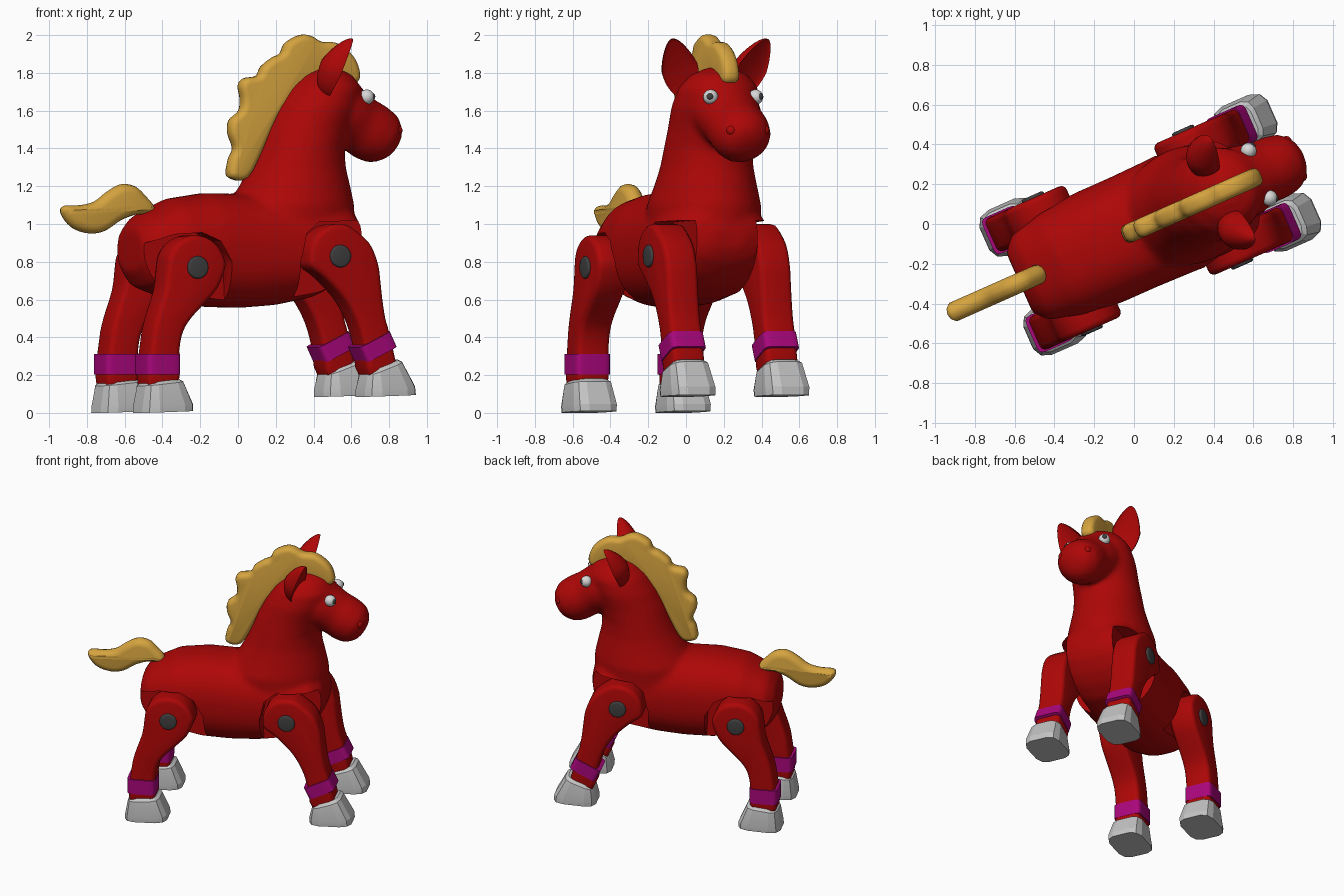
import bpy, bmesh
from math import sin, cos, pi, radians
from mathutils import Matrix, Vector

if "Cube" in bpy.data.objects:
    bpy.data.objects.remove(bpy.data.objects["Cube"])

# The toy is built facing +x, then turned into place
PLACE = Matrix.Translation((0, -0.04, 0)) @ Matrix.Rotation(radians(23.9), 4, 'Z')
HEAD_Y = 0.01


def material(name, rgb):
    m = bpy.data.materials.new(name)
    m.use_nodes = True
    m.diffuse_color = (*rgb, 1)
    m.node_tree.nodes["Principled BSDF"].inputs["Base Color"].default_value = (*rgb, 1)
    return m


RED = material("red", (0.42, 0.002, 0.002))
GOLD = material("golden_hair", (0.67, 0.37, 0.05))
GREY = material("hoof_grey", (0.55, 0.55, 0.55))
PURPLE = material("purple", (0.4, 0.002, 0.2))
DARK = material("dark_grey", (0.05, 0.05, 0.05))
WHITE = material("eye_white", (0.68, 0.68, 0.68))


def finish(name, bm, mat, angle=35):
    bmesh.ops.recalc_face_normals(bm, faces=bm.faces)
    me = bpy.data.meshes.new(name)
    bm.to_mesh(me)
    bm.free()
    me.transform(PLACE)
    me.materials.append(mat)
    me.shade_smooth()
    me.set_sharp_from_angle(angle=radians(angle))
    ob = bpy.data.objects.new(name, me)
    bpy.context.scene.collection.objects.link(ob)
    return ob


def skin(bm, rings):
    """Join rings of points into a closed surface."""
    rings = [[bm.verts.new(p) for p in r] for r in rings]
    n = len(rings[0])
    for a, b in zip(rings, rings[1:]):
        for i in range(n):
            bm.faces.new((a[i], a[(i + 1) % n], b[(i + 1) % n], b[i]))
    bm.faces.new(rings[0][::-1])
    bm.faces.new(rings[-1])


def loft(bm, sections, segs=32, power=2, y=0):
    """Sections: centre x, centre z, half length, half width, tilt in degrees."""
    rings = []
    for cx, cz, a, b, tilt in sections:
        t, ring = radians(tilt), []
        for i in range(segs):
            w = 2 * pi * (i + 0.5) / segs
            c, s = cos(w), sin(w)
            pc = a * abs(c) ** (2 / power) * (1 if c > 0 else -1)
            ps = b * abs(s) ** (2 / power) * (1 if s > 0 else -1)
            ring.append((cx + pc * cos(t), y + ps, cz + pc * sin(t)))
        rings.append(ring)
    skin(bm, rings)


def smooth_outline(pts, steps):
    """Closed curve through the points."""
    out, n = [], len(pts)
    for i in range(n):
        p0, p1, p2, p3 = (Vector(pts[(i + k) % n]) for k in (-1, 0, 1, 2))
        for j in range(steps):
            t = j / steps
            out.append(0.5 * (2 * p1 + (p2 - p0) * t + (2 * p0 - 5 * p1 + 4 * p2 - p3) * t * t
                              + (3 * p1 - p0 - 3 * p2 + p3) * t ** 3))
    return out


def slab(name, pts, y0, y1, mat, r=0.0, steps=4):
    """Side outline given thickness, with rims rounded by r."""
    pts = smooth_outline(pts, steps)
    n = len(pts)
    turn = sum(pts[i - 1].cross(pts[i]) for i in range(n))
    inward = []
    for i in range(n):
        d = (pts[(i + 1) % n] - pts[i - 1]).normalized()
        inward.append(Vector((-d.y, d.x)) * (1 if turn > 0 else -1))
    levels = [(y0, 0), (y1, 0)]
    if r:
        rim = [(r * (1 - cos(k * pi / 6)), r * (1 - sin(k * pi / 6))) for k in range(4)]
        levels = [(y0 + dy, inset) for dy, inset in rim]
        levels += [(y1 - dy, inset) for dy, inset in reversed(rim)]
    bm = bmesh.new()
    skin(bm, [[(p.x + q.x * inset, y, p.y + q.y * inset) for p, q in zip(pts, inward)]
              for y, inset in levels])
    return finish(name, bm, mat)


def ball(name, centre, size, mat, axes=Matrix.Identity(3), shape=None):
    bm = bmesh.new()
    bmesh.ops.create_uvsphere(bm, u_segments=24, v_segments=16, radius=1)
    for v in bm.verts:
        if shape:
            shape(v)
        v.co = axes @ Vector(a * b for a, b in zip(v.co, size)) + Vector(centre)
    return finish(name, bm, mat, 60)


def arc(cx, cz, r, start, end, n):
    return [(cx + r * cos(radians(start + (end - start) * i / n)),
             cz + r * sin(radians(start + (end - start) * i / n))) for i in range(n + 1)]


# Body, neck and head fused into one smooth skin
bm = bmesh.new()
torso = [(-.63, .75, .98, .17), (-.57, .66, 1.05, .24), (-.4, .60, 1.135, .285), (-.2, .56, 1.165, .3),
         (0, .555, 1.16, .3), (.2, .57, 1.16, .305), (.4, .61, 1.14, .315), (.5, .665, 1.12, .305),
         (.57, .725, 1.1, .28), (.63, .8, 1.05, .21), (.66, .87, .98, .1)]
loft(bm, [(x, (lo + hi) / 2, (hi - lo) / 2, w, 90) for x, lo, hi, w in torso], power=2.4)
neck = [(.3, .9, .35, .29), (.31, 1.1, .345, .295), (.333, 1.2, .3, .268), (.348, 1.3, .26, .245),
        (.365, 1.4, .235, .235), (.4, 1.5, .235, .228), (.455, 1.62, .23, .232), (.497, 1.72, .205, .215),
        (.51, 1.79, .14, .155), (.51, 1.83, .05, .06)]
loft(bm, [(*s, 0) for s in neck], y=HEAD_Y)
muzzle = [(.5, 1.64, .17, .19), (.62, 1.58, .165, .185), (.7, 1.53, .155, .162), (.775, 1.485, .159, .163),
          (.84, 1.45, .147, .152), (.89, 1.425, .1, .11), (.91, 1.415, .045, .05)]
loft(bm, [(*s, 60) for s in muzzle], y=HEAD_Y)
body = finish("body", bm, RED)
remesh = body.modifiers.new("fuse", 'REMESH')
remesh.mode, remesh.voxel_size = 'VOXEL', 0.018
relax = body.modifiers.new("relax", 'SMOOTH')
relax.factor, relax.iterations = 0.5, 10

# Leg sockets cut into the body
sockets = {"front": [(.25, .45), (.23, .8), (.265, .95), (.34, 1.01), (.9, 1.03), (.9, .45)],
           "hind": [(-.15, .45), (-.165, .8), (-.23, .91), (-.33, .955), (-.48, .945), (-.8, .84), (-.8, .45)]}
cutters = []
for side in (1, -1):
    for outline in sockets.values():
        cutter = slab("socket_cutter", outline, side * .175, side * .6, RED, steps=1)
        cutter.hide_render = True
        cut = body.modifiers.new("socket", 'BOOLEAN')
        cut.operation, cut.solver, cut.object = 'DIFFERENCE', 'EXACT', cutter
        cutters.append(cutter)
bpy.context.view_layer.update()
baked = bpy.data.meshes.new_from_object(body.evaluated_get(bpy.context.evaluated_depsgraph_get()))
body.modifiers.clear()
body.data = baked
baked.materials.clear()
baked.materials.append(RED)
for p in baked.polygons:
    p.material_index = 0
baked.shade_smooth()
baked.set_sharp_from_angle(angle=radians(40))
for cutter in cutters:
    bpy.data.objects.remove(cutter)

# Legs: hip centre, outline, band (x, z, half height, tilt), hoof sections
legs = {
    "front": ((.432, .83), arc(.432, .83, .17, 65, 200, 8)
              + [(.355, .71), (.465, .6), (.535, .48), (.573, .36), (.61, .2)]
              + [(.76, .22), (.726, .42), (.703, .5), (.686, .6), (.674, .7), (.66, .79), (.61, .9)],
              (.658, .35, .045, 26),
              [(.735, .09, .15, .125, 2), (.732, .13, .148, .128, 4), (.705, .235, .108, .112, 20),
               (.703, .255, .085, .09, 20)]),
    "hind": ((-.394, .77), arc(-.394, .77, .17, 0, 180, 9)
             + [(-.58, .65), (-.63, .5), (-.655, .38), (-.668, .14)]
             + [(-.503, .14), (-.49, .33), (-.468, .43), (-.422, .5), (-.353, .57), (-.27, .66)],
             (-.585, .257, .054, 0),
             [(-.555, .005, .15, .125, 2), (-.555, .04, .148, .128, 3), (-.572, .155, .112, .112, 6),
              (-.574, .172, .09, .09, 6)])}
for side, label in ((1, "left"), (-1, "right")):
    for end, (hip, outline, (bx, bz, half, tilt), hoof) in legs.items():
        tag = end + "_" + label
        slab(tag + "_leg", outline, side * .27 - .092, side * .27 + .092, RED, r=.03, steps=3)
        pin = sorted((side * .34, side * .376))
        slab(tag + "_hip_pin", arc(*hip, .06, 0, 345, 23), *pin, DARK, r=.012, steps=1)
        bm = bmesh.new()
        t = radians(tilt)
        loft(bm, [(bx - k * half * sin(t), bz + k * half * cos(t), .098, .1, tilt) for k in (-1, 1)],
             segs=32, power=7, y=side * .27)
        finish(tag + "_ankle_band", bm, PURPLE)
        bm = bmesh.new()
        loft(bm, hoof, segs=12, power=3.8, y=side * .272)
        finish(tag + "_hoof", bm, GREY, 20)

# Mane and tail
mane = [(-.055, 1.25), (-.05, 1.34), (-.025, 1.4), (-.052, 1.48), (-.045, 1.55), (.01, 1.6), (.02, 1.66),
        (.008, 1.73), (.035, 1.77), (.11, 1.785), (.14, 1.835), (.2, 1.88), (.25, 1.905), (.28, 1.96),
        (.36, 2.0), (.42, 1.995), (.48, 1.965), (.56, 1.96), (.63, 1.92), (.68, 1.86), (.7, 1.78),
        (.66, 1.74), (.55, 1.75), (.4, 1.7), (.25, 1.6), (.15, 1.42), (.05, 1.245)]
slab("mane", mane, -.044, .052, GOLD, r=.034)
tail = [(-.49, 1.09), (-.54, 1.15), (-.6, 1.2), (-.68, 1.21), (-.76, 1.17), (-.83, 1.12), (-.91, 1.1),
        (-1.01, 1.095), (-1.02, 1.05), (-.96, .98), (-.86, .95), (-.77, .965), (-.68, 1.02), (-.59, 1.05),
        (-.51, 1.05)]
slab("tail", tail, -.05, .05, GOLD, r=.045)


def cup(v):
    """Hollow the front of an ear and narrow it to a point."""
    if v.co.x > 0:
        v.co.x *= -0.2
    narrow = 1 - 0.35 * max(v.co.z, 0)
    v.co.x = v.co.x * narrow + 0.35
    v.co.y *= narrow


# Ears, eyes and nostrils
for side, label in ((1, "left"), (-1, "right")):
    up = Vector((.09, side * .12, .29)).normalized()
    front = Vector((.85, side * .3, 0))
    front = (front - up * front.dot(up)).normalized()
    axes = Matrix((front, up.cross(front), up)).transposed()
    ball(label + "_ear", (.462, side * .205, 1.838), (.108, .098, .175), RED, axes, cup)
    look = Vector((.86, side * .5, .1)).normalized()
    eye = Vector((.692, HEAD_Y + side * .13, 1.672))
    ball(label + "_eye", eye, (.04, .04, .04), WHITE)
    ball(label + "_pupil", eye + look * .025, (.021, .021, .021), DARK)
    ball(label + "_nostril", (.884, HEAD_Y + side * .095, 1.495), (.028, .028, .028), RED)
